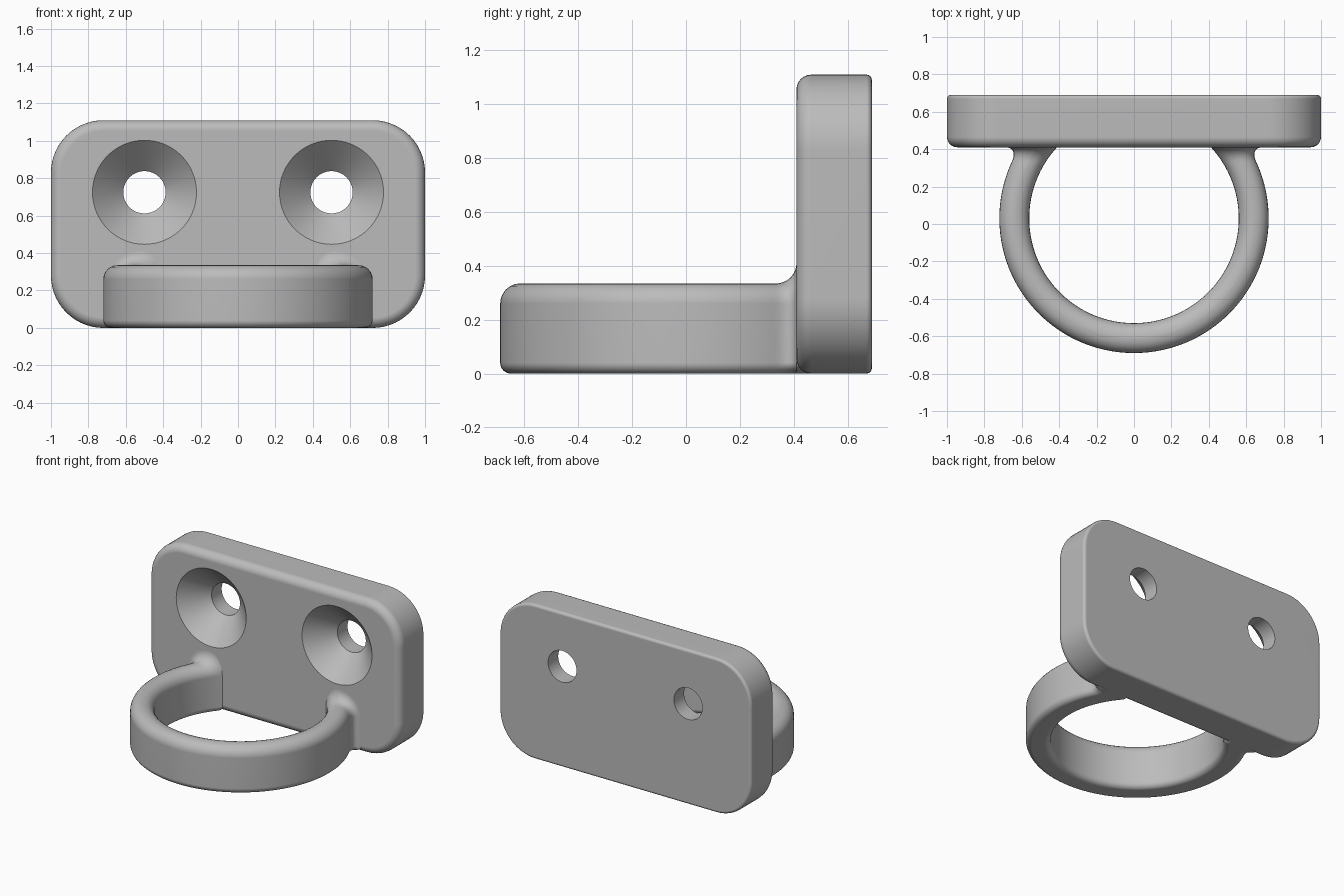
import bpy, bmesh, math
from math import sin, cos, pi, sqrt, asin

if "Cube" in bpy.data.objects:
    bpy.data.objects.remove(bpy.data.objects["Cube"])

WIDTH, HEIGHT, FRONT, BACK = 2.0, 1.11, 0.41, 0.69
RING_OUT, RING_IN, RING_Y, RING_H = 0.72, 0.56, 0.03, 0.335
FLARE = 0.075

grey = bpy.data.materials.new("light grey")
grey.use_nodes = True
colour = (0.5, 0.5, 0.5, 1)
grey.diffuse_color = colour
grey.node_tree.nodes["Principled BSDF"].inputs["Base Color"].default_value = colour


def rounded_rect(x0, x1, z0, z1, top, bottom, steps):
    """Outline points with their outward normals, anticlockwise from lower left."""
    pts = []
    corners = [(x0 + bottom, z0 + bottom, pi, bottom), (x1 - bottom, z0 + bottom, 1.5 * pi, bottom),
               (x1 - top, z1 - top, 0, top), (x0 + top, z1 - top, 0.5 * pi, top)]
    for cx, cz, start, rad in corners:
        for i in range(steps + 1):
            a = start + 0.5 * pi * i / steps
            pts.append((cx + rad * cos(a), cz + rad * sin(a), cos(a), sin(a)))
    return pts


def loft(name, rows):
    """Skin a list of closed loops and cap both ends."""
    bm = bmesh.new()
    loops = [[bm.verts.new(p) for p in row] for row in rows]
    n = len(rows[0])
    for a, b in zip(loops, loops[1:]):
        for i in range(n):
            bm.faces.new((a[i], a[(i + 1) % n], b[(i + 1) % n], b[i]))
    bm.faces.new(loops[0])
    bm.faces.new(loops[-1])
    bmesh.ops.recalc_face_normals(bm, faces=bm.faces)
    mesh = bpy.data.meshes.new(name)
    bm.to_mesh(mesh)
    bm.free()
    mesh.materials.append(grey)
    obj = bpy.data.objects.new(name, mesh)
    bpy.context.collection.objects.link(obj)
    return obj


def select_only(obj):
    bpy.ops.object.select_all(action="DESELECT")
    obj.select_set(True)
    bpy.context.view_layer.objects.active = obj


# Wall plate: rounded outline with a large front fillet and a small back one
def plate_row(y, inset):
    outline = rounded_rect(-WIDTH / 2, WIDTH / 2, 0, HEIGHT, 0.28, 0.28, 14)
    return [(x - nx * inset, y, z - nz * inset) for x, z, nx, nz in outline]


def fillet_rows(edge, rad, direction, steps=6):
    angles = [0.5 * pi * i / steps for i in range(steps + 1)]
    return [plate_row(edge + direction * rad * (1 - cos(a)), rad * (1 - sin(a))) for a in angles]


plate = loft("wall_plate", fillet_rows(FRONT, 0.055, 1) + fillet_rows(BACK, 0.02, -1)[::-1])

# Countersunk screw holes
for side in (-1, 1):
    profile = [(0.298, FRONT - 0.02), (0.113, FRONT + 0.165), (0.113, BACK + 0.1)]
    rows = [[(side * 0.5 + r * cos(2 * pi * i / 64), y, 0.725 + r * sin(2 * pi * i / 64))
             for i in range(64)] for r, y in profile]
    cutter = loft("hole_cutter", rows)
    cutter.hide_render = True
    select_only(plate)
    mod = plate.modifiers.new("hole", "BOOLEAN")
    mod.operation, mod.solver, mod.object = "DIFFERENCE", "EXACT", cutter
    bpy.ops.object.modifier_apply(modifier=mod.name)
    bpy.data.objects.remove(cutter)

# Ring: rounded section swept round to the plate, flaring out where it meets it
section = rounded_rect(RING_IN, RING_OUT, 0, RING_H, 0.075, 0.04, 6)


def ring_point(r, z, nr, nz, s, y_extra=0):
    end = asin((FRONT - RING_Y) / r)
    a = -pi / 2 + s * (end + pi / 2)
    x, y = r * cos(a), RING_Y + r * sin(a)
    gap = FRONT - y
    if s > 0 and gap < FLARE:
        grow = FLARE - sqrt(max(0, FLARE ** 2 - (FLARE - gap) ** 2))
        x += grow * max(nr, 0)
        z += grow * max(nz, 0)
    return x, y + y_extra, z


# Half sweep, with finer steps through the flare, then mirrored
steps = [0.9 * i / 44 for i in range(45)] + [0.9 + 0.1 * sin(0.5 * pi * i / 14) for i in range(1, 15)]
half = [[ring_point(*p, s) for p in section] for s in steps]
half.append([ring_point(*p, 1, 0.06) for p in section])
mirrored = [[(-x, y, z) for x, y, z in row] for row in half[:0:-1]]
ring = loft("ring", mirrored + half)

# Smooth shading with crisp hard edges
for obj in (plate, ring):
    select_only(obj)
    bpy.ops.object.shade_smooth_by_angle(angle=math.radians(30))
    weighted = obj.modifiers.new("weighted normals", "WEIGHTED_NORMAL")
    weighted.keep_sharp = True
